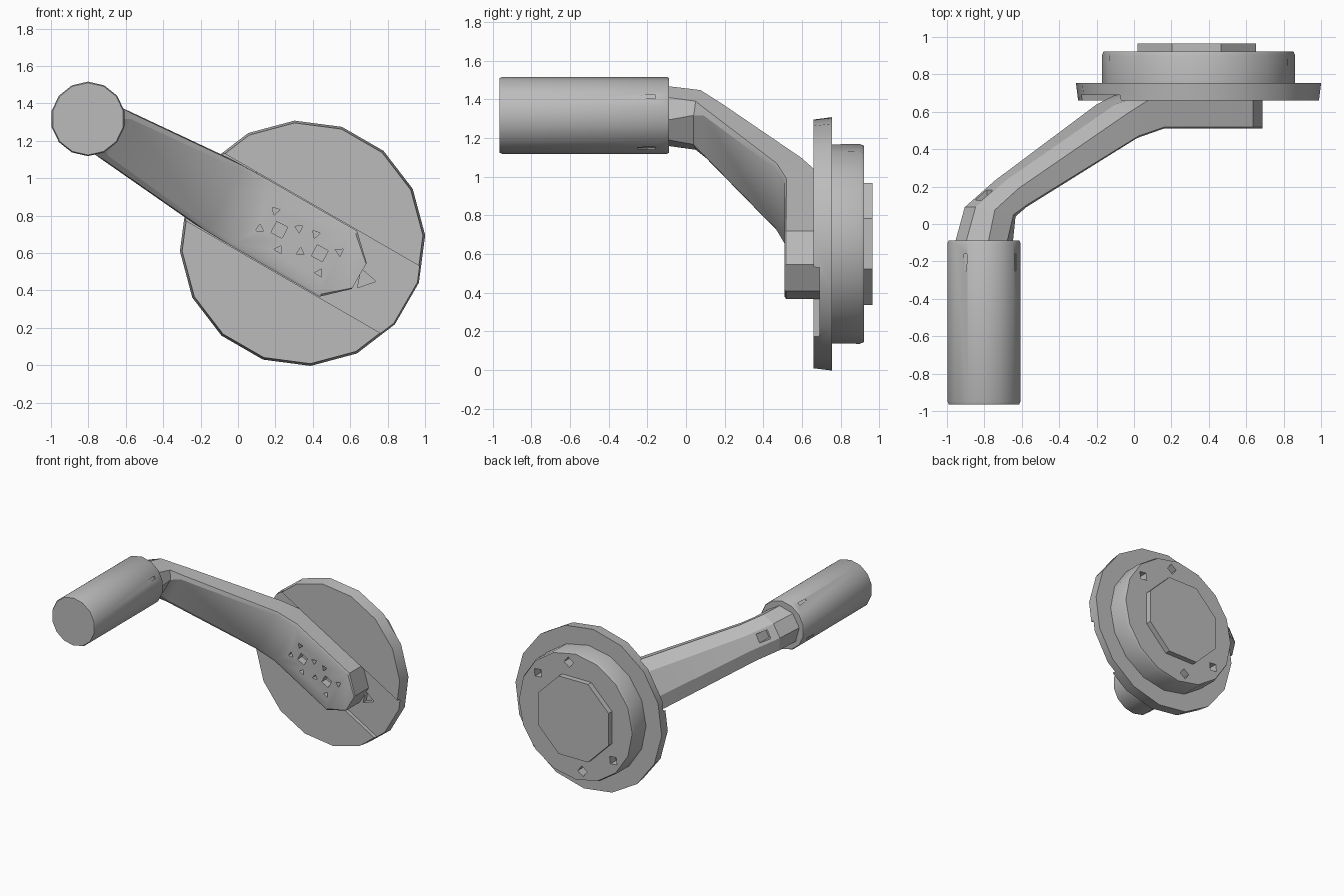
import bpy, bmesh, math
from mathutils import Vector

cube = bpy.data.objects.get("Cube")
if cube:
    bpy.data.objects.remove(cube, do_unlink=True)

grey = bpy.data.materials.new("plain grey")
grey.use_nodes = True
COLOUR = (0.5, 0.5, 0.5, 1)
grey.diffuse_color = COLOUR
grey.node_tree.nodes["Principled BSDF"].inputs["Base Color"].default_value = COLOUR

HUB = Vector((0.345, 0, 0.652))        # axis of the wheel
GRIP = (-0.802, 1.317)                 # axis of the handle (x, z)
TILT = math.radians(-30)
ALONG = Vector((math.cos(TILT), 0, math.sin(TILT)))
ACROSS = Vector((-math.sin(TILT), 0, math.cos(TILT)))


def crank(u, y, v):
    """Point in the tilted frame of the crank arm."""
    return HUB + ALONG * u + ACROSS * v + Vector((0, y, 0))


def loft(name, rings):
    """Skin a list of equal rings and cap both ends."""
    bm = bmesh.new()
    loops = [[bm.verts.new(p) for p in ring] for ring in rings]
    n = len(loops[0])
    for a, b in zip(loops, loops[1:]):
        for i in range(n):
            j = (i + 1) % n
            bm.faces.new((a[i], a[j], b[j], b[i]))
    bm.faces.new(loops[0])
    bm.faces.new(loops[-1])
    bmesh.ops.recalc_face_normals(bm, faces=bm.faces)
    mesh = bpy.data.meshes.new(name)
    bm.to_mesh(mesh)
    bm.free()
    mesh.materials.append(grey)
    ob = bpy.data.objects.new(name, mesh)
    bpy.context.collection.objects.link(ob)
    return ob


def turned(name, x, z, profile, sides, phase=0.0):
    """Round part about a y axis, from (radius, y) pairs."""
    angles = [phase + math.tau * i / sides for i in range(sides)]
    return loft(name, [[(x + r * math.cos(a), y, z + r * math.sin(a)) for a in angles]
                       for r, y in profile])


def block(name, u, v, y):
    """Box in the crank frame from (min, max) pairs."""
    return loft(name, [[crank(u[i], y[j], w) for i, j in ((0, 0), (1, 0), (1, 1), (0, 1))]
                       for w in v])


def cut(target, cutter):
    mod = target.modifiers.new("cut", 'BOOLEAN')
    mod.object, mod.operation, mod.solver = cutter, 'DIFFERENCE', 'EXACT'
    bpy.context.view_layer.objects.active = target
    bpy.ops.object.modifier_apply(modifier=mod.name)
    bpy.data.objects.remove(cutter, do_unlink=True)


def hole(target, p, radius, y0, y1, sides=4, phase=0.3):
    cut(target, turned("hole_cutter", p[0], p[2], [(radius, y0), (radius, y1)], sides, phase))


# Wheel: flange, drum and octagonal boss
flange = turned("flange", HUB.x, HUB.z, [(0.645, 0.66), (0.657, 0.755)], 16, TILT + math.pi / 16)
drum = turned("drum", HUB.x, HUB.z, [(0.515, 0.74), (0.517, 0.90), (0.508, 0.922)], 16)
boss = turned("boss", HUB.x - 0.01, HUB.z, [(0.342, 0.91), (0.342, 0.965)], 8, math.pi / 8)

# Channel across the flange front, with a screw hole past the arm tip
cut(flange, block("channel_cutter", (-1, 1), (-0.207, 0.207), (0.5, 0.69)))
hole(flange, crank(0.385, 0, 0), 0.06, 0.6, 0.73, 3, 1.9)

# Screw holes round the drum back
for side in (0, math.pi):
    for spread in (-0.38, 0.38):
        a = math.radians(60) + side + spread
        hole(drum, (HUB.x + 0.43 * math.cos(a), 0, HUB.z + 0.43 * math.sin(a)),
             0.042, 0.85, 1.0, 4, a)

# Crank arm: front point, back point, half width, front and back chamfer
STATIONS = [
    ((0.35, 0.51), (0.35, 0.70), 0.08, 0.04, 0.04),
    ((0.22, 0.51), (0.22, 0.70), 0.203, 0.04, 0.04),
    ((-0.32, 0.51), (-0.40, 0.70), 0.203, 0.05, 0.1),
    ((-0.48, 0.46), (-0.57, 0.64), 0.20, 0.06, 0.25),
    ((-1.13, 0.09), (-1.22, 0.235), 0.145, 0.1, 0.3),
    ((-1.18, 0.04), (-1.41, 0.09), 0.145, 0.2, 0.3),
    ((-1.18, -0.1), (-1.47, -0.1), 0.145, 0.3, 0.3),
]


def arm_ring(front, back, w, cf, cb):
    f, b = Vector(front), Vector(back)
    outline = [(0, 1 - 2 * cf), (cf, 1), (1 - cb, 1), (1, 1 - 2 * cb)]
    outline += [(t, -s) for t, s in reversed(outline)]
    return [crank(*f.lerp(b, t), s * w) for t, s in outline]


arm = loft("crank_arm", [arm_ring(*s) for s in STATIONS])

# Screw sockets and slits on the arm face
for u in (-0.143, 0.107):
    hole(arm, crank(u, 0, 0), 0.047, 0.4, 0.57)
    for a in (0.6, 2.3, 3.6, 5.2):
        hole(arm, crank(u + 0.105 * math.cos(a), 0, 0.105 * math.sin(a)),
             0.025, 0.4, 0.55, 3, a)

# Screw hole behind the elbow
hole(arm, (GRIP[0], 0, GRIP[1]), 0.05, 0.06, 0.5)

# Handle grip
handle = turned("handle", *GRIP, [(0.193, -0.965), (0.199, -0.95), (0.199, -0.1), (0.193, -0.088)],
                14, math.pi / 14)
for k in range(4):
    a = math.radians(30 + 90 * k)
    x, z = GRIP[0] + 0.195 * math.cos(a), GRIP[1] + 0.195 * math.sin(a)
    cut(handle, turned("slit_cutter", x, z, [(0.012, -0.25), (0.02, -0.16)], 3, a))

# Smooth the round parts, keep edges crisp
bpy.ops.object.select_all(action='DESELECT')
for ob in (flange, drum, handle, arm):
    ob.select_set(True)
bpy.context.view_layer.objects.active = arm
bpy.ops.object.shade_smooth_by_angle(angle=math.radians(28))
